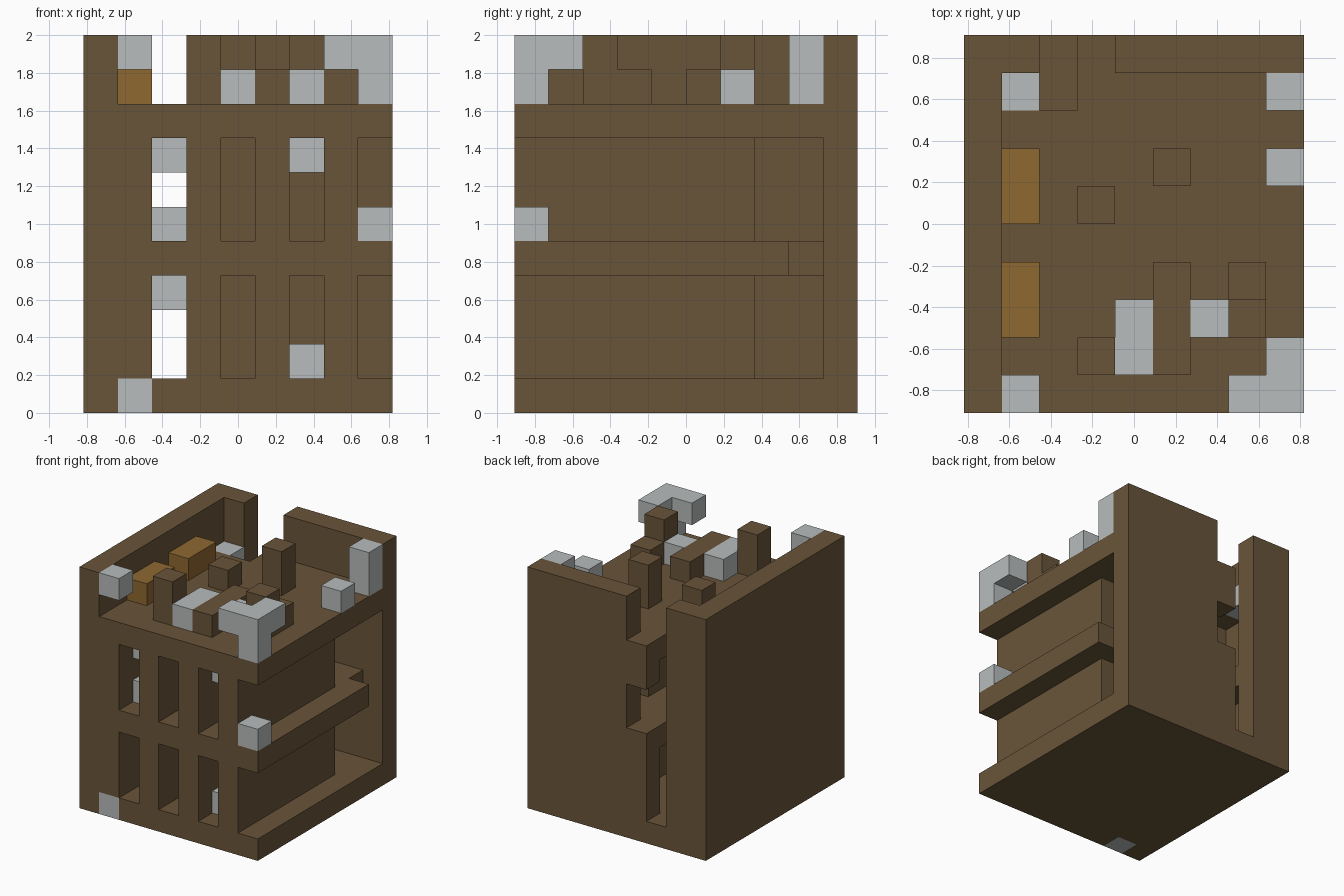
import bpy
import bmesh
from mathutils import Vector

if "Cube" in bpy.data.objects:
    bpy.data.objects.remove(bpy.data.objects["Cube"], do_unlink=True)

NX, NY, NZ = 9, 10, 11          # block counts of the whole building
UNIT = 2 / NZ


def material(name, rgb):
    mat = bpy.data.materials.new(name)
    mat.use_nodes = True
    colour = (*rgb, 1)
    mat.diffuse_color = colour
    bsdf = mat.node_tree.nodes["Principled BSDF"]
    bsdf.inputs["Base Color"].default_value = colour
    bsdf.inputs["Roughness"].default_value = 0.9
    return mat


brown = material("dark wood", (0.141, 0.089, 0.041))
grey = material("pale stone", (0.479, 0.503, 0.503))
gold = material("golden wood", (0.275, 0.138, 0.031))

cells = {}                      # block position -> part name
colours = {}                    # part name -> material


def fill(name, mat, x, y, z):
    """Fill an inclusive range of blocks; a single number means one block."""
    colours[name] = mat
    spans = [(s, s) if isinstance(s, int) else s for s in (x, y, z)]
    for i in range(spans[0][0], spans[0][1] + 1):
        for j in range(spans[1][0], spans[1][1] + 1):
            for k in range(spans[2][0], spans[2][1] + 1):
                cells[i, j, k] = name


def carve(x, y, z):
    fill("void", None, x, y, z)
    for key in [c for c, n in cells.items() if n == "void"]:
        del cells[key]
    del colours["void"]


# Storeys
for name, level in (("floor", 0), ("shelf", 4), ("roof", 8)):
    fill(name, brown, (0, 8), (0, 8), level)

# Partitions between the front openings
for n, col in enumerate((1, 3, 5, 7)):
    for low in (1, 5):
        fill(f"partition_{n + 1}", brown, col, (0, 6), (low, low + 2))

# Tall outer walls
fill("back_wall", brown, (0, 8), 9, (0, 10))
fill("left_wall", brown, 0, (0, 9), (0, 10))

# Gap in the back wall and stairwell holes
carve(2, 9, (1, 10))
carve(3, 9, (5, 6))
carve(3, 9, (9, 10))
carve(2, 8, 4)
carve(2, 8, 8)
carve(8, 8, 4)

# Stone blocks set in the structure and standing in the rooms
fill("floor_stone", grey, 1, 0, 0)
fill("roof_stone", grey, 1, 8, 8)
fill("shelf_stone", grey, 8, 0, 5)
fill("room_stone_low", grey, 2, 4, 3)
fill("room_stone_middle", grey, 2, 1, 5)
fill("room_stone_high", grey, 2, 1, 7)
fill("bay_stone_low", grey, 6, 1, 1)
fill("bay_stone_high", grey, 6, 1, 7)

# Roof benches and posts
fill("front_bench", gold, 1, (2, 3), 9)
fill("rear_bench", gold, 1, (5, 6), 9)
fill("front_post", brown, 3, 1, (9, 10))
fill("rear_post", brown, 5, 6, (9, 10))
fill("stool", brown, 3, 5, 9)
fill("table", brown, 5, (1, 3), 9)
fill("chair_back", brown, 7, 2, (9, 10))
fill("chair_seat", brown, 7, 3, 9)

# Roof stones
fill("table_stone", grey, 4, (1, 2), 9)
fill("seat_stone", grey, 6, 2, 9)
fill("floating_stone", grey, 1, 0, 10)
fill("side_stone", grey, 8, 6, 9)
fill("rear_corner_stone", grey, 8, 8, (9, 10))
fill("front_corner_stone", grey, 8, 0, (9, 10))
fill("front_corner_stone", grey, 7, 0, 10)
fill("front_corner_stone", grey, 8, 1, 10)


def build(name, mat):
    """Make one part from the exposed faces of its blocks."""
    bm = bmesh.new()
    for cell in [c for c, n in cells.items() if n == name]:
        centre = Vector(cell) + Vector((0.5, 0.5, 0.5))
        for axis in range(3):
            for sign in (-1, 1):
                normal = Vector((0, 0, 0))
                normal[axis] = sign
                if tuple(int(c + d) for c, d in zip(cell, normal)) in cells:
                    continue
                u = Vector((0, 0, 0))
                u[(axis + 1) % 3] = 0.5
                v = normal.cross(u)
                mid = centre + normal * 0.5
                corners = (mid - u - v, mid + u - v, mid + u + v, mid - u + v)
                bm.faces.new([bm.verts.new(p) for p in corners])
    bmesh.ops.remove_doubles(bm, verts=bm.verts[:], dist=0.01)
    for vert in bm.verts:
        vert.co = (vert.co - Vector((NX / 2, NY / 2, 0))) * UNIT
    mesh = bpy.data.meshes.new(name)
    bm.to_mesh(mesh)
    bm.free()
    mesh.materials.append(mat)
    bpy.context.collection.objects.link(bpy.data.objects.new(name, mesh))


for part, mat in colours.items():
    build(part, mat)
